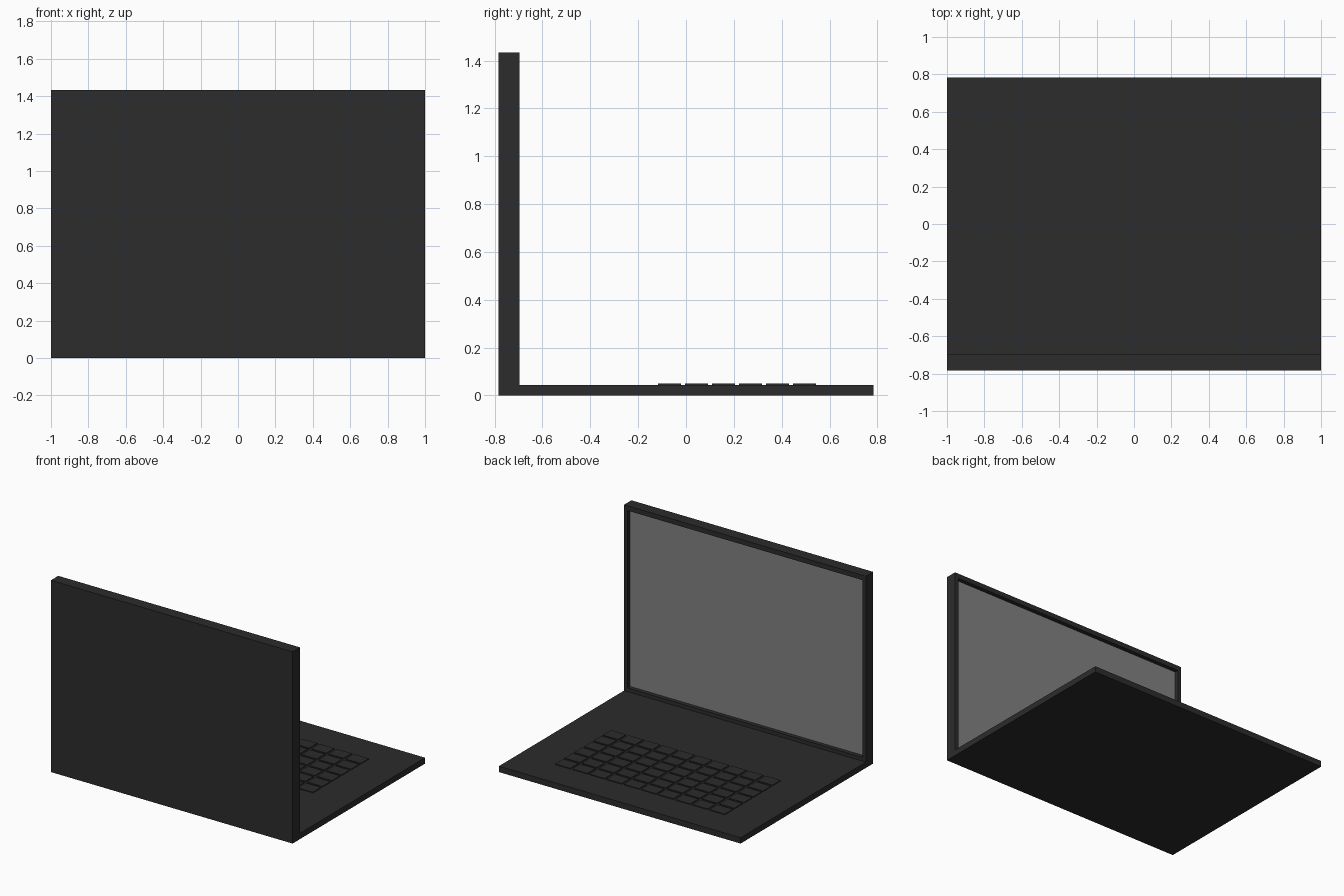
import bpy, bmesh
from mathutils import Vector

if "Cube" in bpy.data.objects:
    bpy.data.objects.remove(bpy.data.objects["Cube"])


def material(name, value):
    m = bpy.data.materials.new(name)
    m.diffuse_color = (value, value, value, 1)
    m.use_nodes = True
    m.node_tree.nodes["Principled BSDF"].inputs["Base Color"].default_value = m.diffuse_color
    return m


dark = material("dark_plastic", 0.025)
glass = material("screen_grey", 0.22)


def add_box(bm, lo, hi):
    lo, hi = Vector(lo), Vector(hi)
    verts = bmesh.ops.create_cube(bm, size=1)["verts"]
    for v in verts:
        v.co = Vector((lo[i] if v.co[i] < 0 else hi[i]) for i in range(3))
    return verts


def finish(bm, name, mat):
    mesh = bpy.data.meshes.new(name)
    bm.to_mesh(mesh)
    bm.free()
    mesh.materials.append(mat)
    obj = bpy.data.objects.new(name, mesh)
    bpy.context.collection.objects.link(obj)
    return obj


HALF_Y, HINGE_Y, DECK_Z, TOP_Z = 0.783, -0.696, 0.044, 1.434
RECESS = 0.03
X_IN, Z_LO, Z_HI = 0.972, 0.072, 1.398     # screen opening

# Keyboard base
bm = bmesh.new()
add_box(bm, (-1, HINGE_Y, 0), (1, HALF_Y, DECK_Z))
finish(bm, "base", dark)

# Lid with recessed opening
bm = bmesh.new()
add_box(bm, (-1, -HALF_Y, 0), (1, HINGE_Y, TOP_Z))
bm.normal_update()
front = max(bm.faces, key=lambda f: f.normal.y)
bmesh.ops.inset_region(bm, faces=[front], thickness=0.03)
for v in front.verts:
    v.co.x = X_IN if v.co.x > 0 else -X_IN
    v.co.z = Z_HI if v.co.z > 0.7 else Z_LO
floor = bmesh.ops.extrude_discrete_faces(bm, faces=[front])["faces"][0]
for v in floor.verts:
    v.co.y -= RECESS + 0.003
bmesh.ops.recalc_face_normals(bm, faces=bm.faces)
finish(bm, "lid", dark)

# Screen panel
bm = bmesh.new()
add_box(bm, (-X_IN, HINGE_Y - RECESS - 0.003, Z_LO), (X_IN, HINGE_Y - RECESS, Z_HI))
finish(bm, "screen", glass)

# Keys: six rows of ten
COLS, ROWS, PITCH_X, PITCH_Y, GAP = 10, 6, 0.142, 0.113, 0.017
bm = bmesh.new()
for c in range(COLS):
    x = (c - COLS / 2) * PITCH_X + GAP / 2
    for r in range(ROWS):
        y = -0.117 + r * PITCH_Y
        add_box(bm, (x, y, DECK_Z - 0.004), (x + PITCH_X - GAP, y + PITCH_Y - GAP, 0.05))
finish(bm, "keys", dark)
